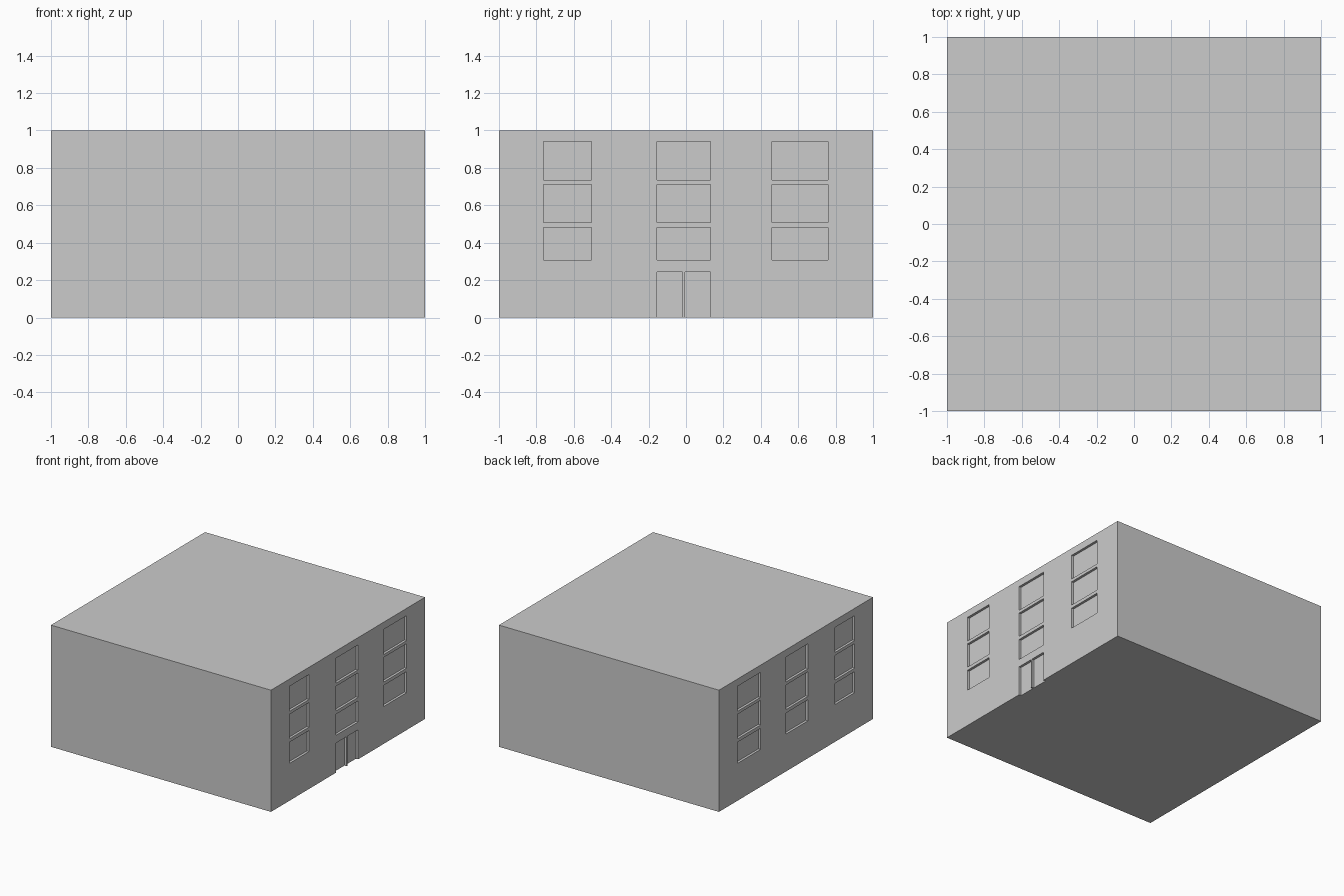
import bpy, bmesh
from mathutils import Matrix, Vector

if "Cube" in bpy.data.objects:
    bpy.data.objects.remove(bpy.data.objects["Cube"])

DEPTH = 0.02                                     # recess depth of windows and doors
COLUMNS = [(-0.762, -0.505), (-0.155, 0.131), (0.46, 0.76)]
ROWS = [(0.307, 0.48), (0.508, 0.71), (0.735, 0.94)]
DOORS = [(-0.155, -0.018), (-0.006, 0.131)]      # two leaves with a slim post between


def add_box(bm, lo, hi):
    lo, hi = Vector(lo), Vector(hi)
    bmesh.ops.create_cube(bm, size=1, matrix=Matrix.Translation((lo + hi) / 2)
                          @ Matrix.Diagonal((*(hi - lo), 1)))


def make_object(name, bm):
    mesh = bpy.data.meshes.new(name)
    bm.to_mesh(mesh)
    bm.free()
    obj = bpy.data.objects.new(name, mesh)
    bpy.context.collection.objects.link(obj)
    return obj


def add_recess(bm, side, ys, zs):
    xs = sorted((side * (1 - DEPTH), side * 1.1))
    add_box(bm, (xs[0], ys[0], zs[0]), (xs[1], ys[1], zs[1]))


# Solid building block
bm = bmesh.new()
add_box(bm, (-1, -1, 0), (1, 1, 1))
building = make_object("building", bm)

# Window recesses on the right and left walls
bm = bmesh.new()
for side in (1, -1):
    for ys in COLUMNS:
        for zs in ROWS:
            add_recess(bm, side, ys, zs)

# Double door recess on the right wall only
for ys in DOORS:
    add_recess(bm, 1, ys, (-0.1, 0.243))
cutter = make_object("opening_cutter", bm)
cutter.hide_render = True
cutter.display_type = 'WIRE'

# Carve the openings
mod = building.modifiers.new("openings", 'BOOLEAN')
mod.operation = 'DIFFERENCE'
mod.solver = 'EXACT'
mod.object = cutter
